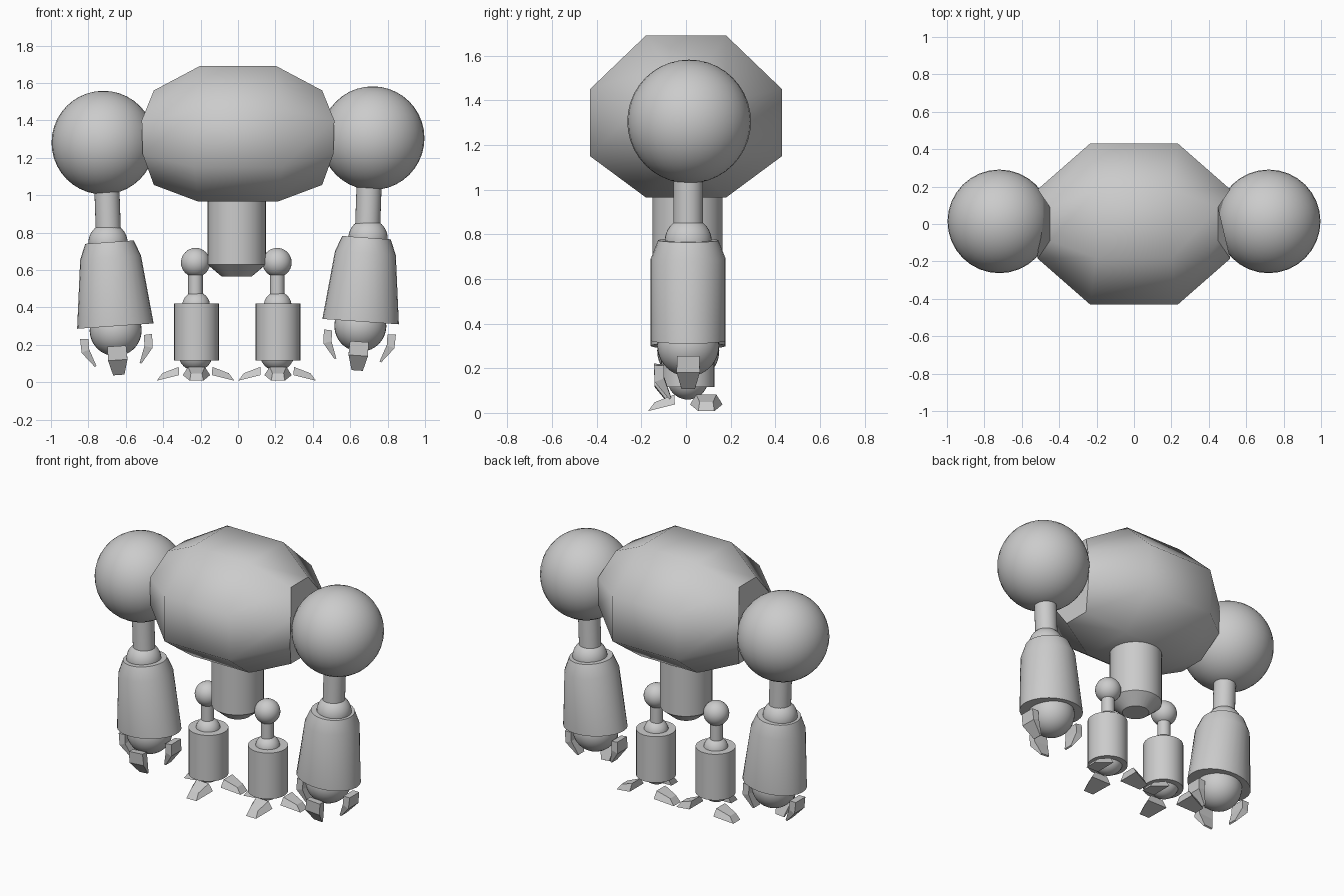
import bpy, bmesh, math
from mathutils import Matrix, Vector

if "Cube" in bpy.data.objects:
    bpy.data.objects.remove(bpy.data.objects["Cube"])


def loft(name, rings, mat=Matrix(), angle=35):
    """Skin a list of closed rings, cap both ends, place with mat."""
    bm = bmesh.new()
    rows = [[bm.verts.new(mat @ Vector(p)) for p in ring] for ring in rings]
    n = len(rows[0])
    for a, b in zip(rows, rows[1:]):
        for i in range(n):
            bm.faces.new((a[i], a[(i + 1) % n], b[(i + 1) % n], b[i]))
    bm.faces.new(rows[0])
    bm.faces.new(rows[-1])
    return finish(name, bm, angle)


def finish(name, bm, angle):
    bmesh.ops.recalc_face_normals(bm, faces=bm.faces)
    me = bpy.data.meshes.new(name)
    bm.to_mesh(me)
    bm.free()
    ob = bpy.data.objects.new(name, me)
    bpy.context.collection.objects.link(ob)
    bpy.ops.object.select_all(action='DESELECT')
    ob.select_set(True)
    bpy.context.view_layer.objects.active = ob
    if angle:
        bpy.ops.object.shade_smooth_by_angle(angle=math.radians(angle))
    return ob


def turned(name, profile, mat=Matrix(), n=28):
    """Elliptical rings from (radius x, radius y, z)."""
    rings = [[(rx * math.cos(k * math.tau / n), ry * math.sin(k * math.tau / n), z)
              for k in range(n)] for rx, ry, z in profile]
    return loft(name, rings, mat)


def ball(name, centre, r, mat=Matrix()):
    bm = bmesh.new()
    bmesh.ops.create_uvsphere(bm, u_segments=32, v_segments=20, radius=r,
                              matrix=mat @ Matrix.Translation(centre))
    return finish(name, bm, 40)


# Torso: octagonal sections along x, shrinking at the ends
def end(s):
    return [(s * x, y, z) for x, y, z in
            [(.45, -.09, 1.56), (.45, .09, 1.56), (.515, .185, 1.40), (.51, .185, 1.22),
             (.45, .09, 1.055), (.45, -.09, 1.055), (.51, -.185, 1.22), (.515, -.185, 1.40)]]


def middle(s):
    return [(s * x, y, z) for x, y, z in
            [(.205, -.18, 1.69), (.205, .18, 1.69), (.235, .43, 1.45), (.235, .43, 1.15),
             (.21, .18, .965), (.21, -.18, .965), (.235, -.43, 1.15), (.235, -.43, 1.45)]]


loft("torso", [end(-1), middle(-1), middle(1), end(1)], angle=45)

# Waist with chamfered bottom
turned("waist", [(.157, .157, 1.05), (.157, .157, .63), (.08, .08, .565)],
       Matrix.Translation((-.007, .007, 0)))


# Curved claw: (radius, height) pairs for outer and inner side, with half widths
def claw(name, mat):
    outer = [(.193, -.505), (.19, -.58), (.125, -.66)]
    inner = [(.148, -.508), (.148, -.565), (.116, -.655)]
    rings = [[(o[0], -w, o[1]), (o[0], w, o[1]), (i[0], w, i[1]), (i[0], -w, i[1])]
             for o, i, w in zip(outer, inner, (.05, .052, .03))]
    loft(name, rings, mat, angle=0)


# Arms
for side, s, dz in (("left", -1, -.024), ("right", 1, 0)):
    base = Matrix.Translation((0, .01, dz)) @ Matrix.Diagonal((s, 1, 1, 1))
    ball(side + "_shoulder", (.72, .004, 1.305), .277, base)
    upper = base @ Matrix.Translation((.697, 0, .94)) @ Matrix.Rotation(math.radians(2), 4, 'Y')
    turned(side + "_upper_arm", [(.067, .067, .15), (.067, .067, -.15)], upper)
    ball(side + "_elbow", (.695, 0, .77), .105, base)
    fore = base @ Matrix.Translation((.687, 0, .773)) @ Matrix.Rotation(math.radians(4), 4, 'Y')
    turned(side + "_forearm", [(.13, .135, 0), (.163, .168, -.083), (.205, .168, -.45)], fore)
    ball(side + "_hand", (0, 0, -.472), .139, fore)
    claw(side + "_outer_claw", fore)
    claw(side + "_inner_claw", fore @ Matrix.Rotation(math.pi, 4, 'Z'))
    claw(side + "_front_claw", fore @ Matrix.Translation((0, .04, -.052))
         @ Matrix.Rotation(-math.pi / 2, 4, 'Z'))


# Wedge toe pointing along +x
def toe(name, mat):
    root = [(.088, -.073, .038), (.088, .073, .038), (.09, .045, .082), (.09, -.045, .082)]
    tip = [(.208, -.036, .008), (.208, .036, .008), (.178, .03, .048), (.178, -.03, .048)]
    loft(name, [root, tip], mat, angle=0)


# Legs
for side, x in (("left", -.227), ("right", .209)):
    base = Matrix.Translation((x, .008, 0))
    ball(side + "_hip", (0, 0, .64), .078, base)
    turned(side + "_thigh", [(.039, .039, .62), (.039, .039, .44)], base)
    ball(side + "_knee", (.003, 0, .41), .074, base)
    turned(side + "_shin", [(.12, .12, .42), (.12, .12, .116)],
           base @ Matrix.Translation((.005, 0, 0)))
    ball(side + "_ankle", (0, 0, .152), .092, base)
    for part, deg, off in (("outer", 0, (0, .083, 0)), ("inner", 180, (0, .083, 0)),
                           ("front", -90, (.005, .03, 0))):
        toe(side + "_" + part + "_toe", base @ Matrix.Translation(off)
            @ Matrix.Rotation(math.radians(deg), 4, 'Z'))
